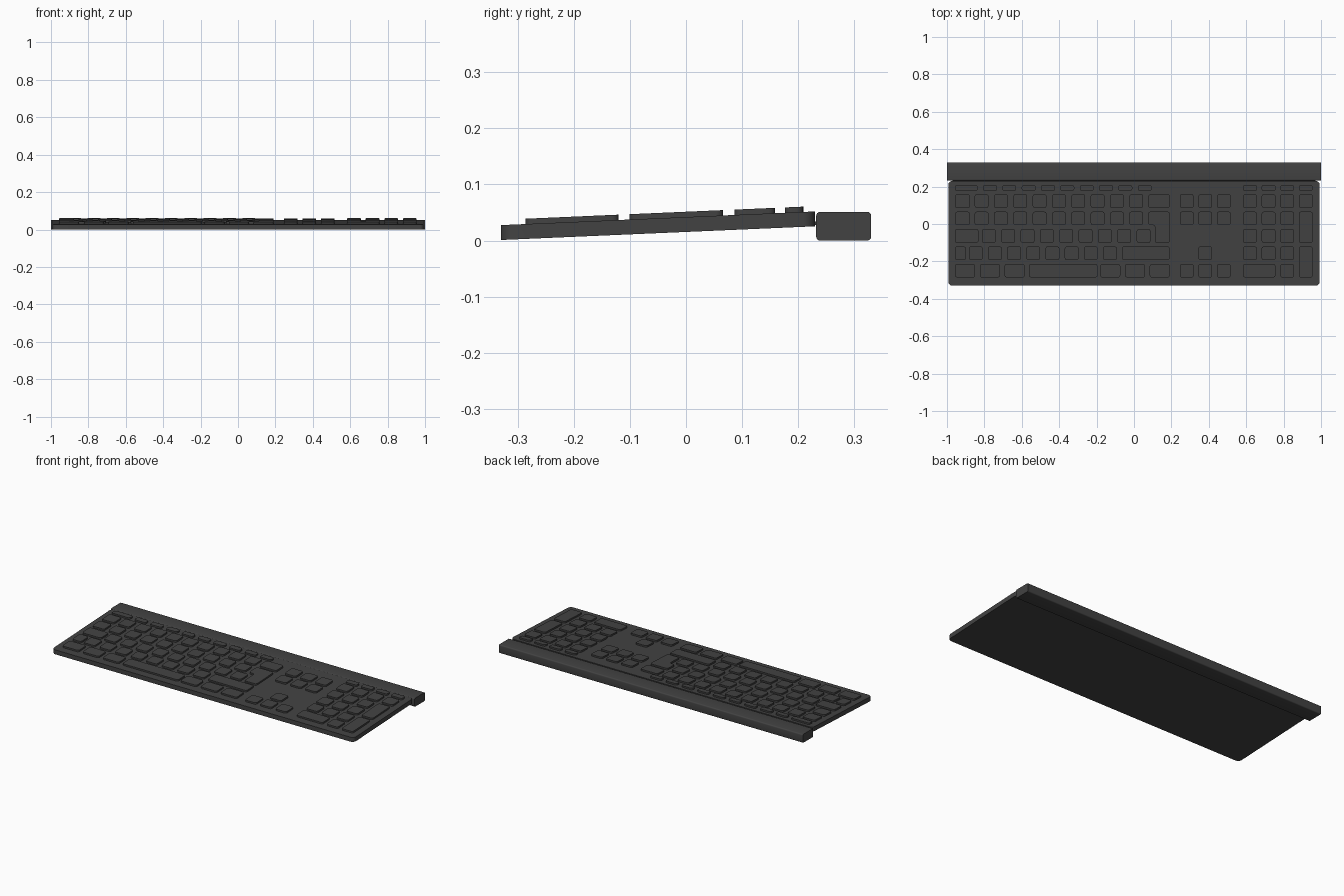
import bpy, bmesh, math

if "Cube" in bpy.data.objects:
    bpy.data.objects.remove(bpy.data.objects["Cube"])

SLOPE = 0.0435          # the deck rises towards the back


def deck_z(y):
    return 0.0275 + SLOPE * (y + 0.33)


def finish(name, bm):
    bmesh.ops.recalc_face_normals(bm, faces=bm.faces)
    mesh = bpy.data.meshes.new(name)
    bm.to_mesh(mesh)
    bm.free()
    ob = bpy.data.objects.new(name, mesh)
    bpy.context.collection.objects.link(ob)
    mat = bpy.data.materials.get("charcoal") or bpy.data.materials.new("charcoal")
    mat.diffuse_color = (0.055, 0.055, 0.055, 1)
    mat.use_nodes = True
    mat.node_tree.nodes["Principled BSDF"].inputs["Base Color"].default_value = mat.diffuse_color
    mesh.materials.append(mat)
    bpy.ops.object.select_all(action='DESELECT')
    ob.select_set(True)
    bpy.context.view_layer.objects.active = ob
    bpy.ops.object.shade_smooth_by_angle(angle=math.radians(35))
    return ob


def rounded(points, r, n=4):
    """Round every corner of a right-angled outline (counter-clockwise)."""
    out = []
    for i, (x, y) in enumerate(points):
        px, py = points[i - 1]
        qx, qy = points[(i + 1) % len(points)]
        a, b = math.hypot(px - x, py - y), math.hypot(qx - x, qy - y)
        ux, uy, vx, vy = (px - x) / a, (py - y) / a, (qx - x) / b, (qy - y) / b
        cx, cy = x + r * (ux + vx), y + r * (uy + vy)
        for k in range(n + 1):
            t = math.pi / 2 * k / n
            s, c = math.sin(t), math.cos(t)
            out.append((cx - r * (vx * c + ux * s), cy - r * (vy * c + uy * s)))
    # Inside each corner the arc runs from the incoming to the outgoing edge
    return out


def rect(x0, x1, y0, y1):
    return [(x0, y0), (x1, y0), (x1, y1), (x0, y1)]


def prism(bm, outline, low, high):
    """Extrude an outline between two heights measured from the sloping deck."""
    bot = [bm.verts.new((x, y, deck_z(y) + low)) for x, y in outline]
    top = [bm.verts.new((x, y, deck_z(y) + high)) for x, y in outline]
    bm.faces.new(bot[::-1])
    bm.faces.new(top)
    for i in range(len(bot)):
        j = (i + 1) % len(bot)
        bm.faces.new((bot[i], bot[j], top[j], top[i]))


# Sloping body
bm = bmesh.new()
prism(bm, rounded(rect(-0.993, 0.993, -0.33, 0.23), 0.022, 6), -0.0265, 0)
finish("keyboard_body", bm)

# Thin strip joining the body to the rear bar
bm = bmesh.new()
prism(bm, rect(-0.97, 0.97, 0.22, 0.24), -0.024, -0.018)
finish("joining_strip", bm)

# Rear bar with rounded long edges
bm = bmesh.new()
profile = rounded([(0.232, 0.001), (0.33, 0.001), (0.33, 0.052), (0.232, 0.052)], 0.007)
ends = [[bm.verts.new((x, y, z)) for y, z in profile] for x in (-1, 1)]
for e in ends:
    bm.faces.new(e)
for i in range(len(profile)):
    j = (i + 1) % len(profile)
    bm.faces.new((ends[0][i], ends[0][j], ends[1][j], ends[1][i]))
bmesh.ops.translate(bm, vec=(0, 0, -0.001), verts=bm.verts)
finish("rear_bar", bm)

# Key rows, front edge and back edge
F, R1, R2, R3, R4, R5 = ((0.176, 0.209), (0.086, 0.159), (-0.006, 0.066),
                         (-0.101, -0.027), (-0.193, -0.120), (-0.286, -0.214))
W, PITCH = 0.074, 0.1034


def key(bm, x0, x1, row):
    prism(bm, rounded(rect(x0, x1, *row), 0.012), -0.002, 0.0095)


def run(bm, x0, n, row, pitch=PITCH):
    for i in range(n):
        key(bm, x0 + i * pitch, x0 + i * pitch + W, row)


# Main typing block
bm = bmesh.new()
L, R = -0.957, 0.191
key(bm, L, -0.836, F)
run(bm, -0.807, 9, F)
key(bm, L, -0.877, R1)
run(bm, -0.852, 9, R1)
key(bm, 0.077, R, R1)
key(bm, L, -0.877, R2)
run(bm, -0.852, 9, R2)
key(bm, L, -0.832, R3)
run(bm, -0.813, 9, R3)
key(bm, L, -0.899, R4)
run(bm, -0.883, 9, R4, 0.1025)
key(bm, -0.065, R, R4)
for x0, x1 in ((L, -0.849), (-0.824, -0.717), (-0.692, -0.585), (-0.561, -0.195),
               (-0.180, -0.073), (-0.048, 0.059), (0.084, R)):
    key(bm, x0, x1, R5)
# Stepped return key
prism(bm, rounded([(0.112, R3[0]), (R, R3[0]), (R, R2[1]), (0.077, R2[1]),
                   (0.077, R2[0]), (0.112, R2[0])], 0.011), -0.002, 0.0095)
finish("main_keys", bm)

# Navigation and arrow keys
bm = bmesh.new()
for row in (R1, R2, R5):
    run(bm, 0.245, 3, row, 0.099)
run(bm, 0.344, 1, R4)
finish("navigation_keys", bm)

# Number pad
bm = bmesh.new()
NX, NP = 0.583, 0.0995
run(bm, NX, 4, F, NP)
run(bm, NX, 4, R1, NP)
for row in (R2, R3, R4):
    run(bm, NX, 3, row, NP)
key(bm, NX, NX + NP + W, R5)
run(bm, NX + 2 * NP, 1, R5)
for front, back in ((R3, R2), (R5, R4)):
    key(bm, NX + 3 * NP, NX + 3 * NP + W, (front[0], back[1]))
finish("number_pad_keys", bm)
